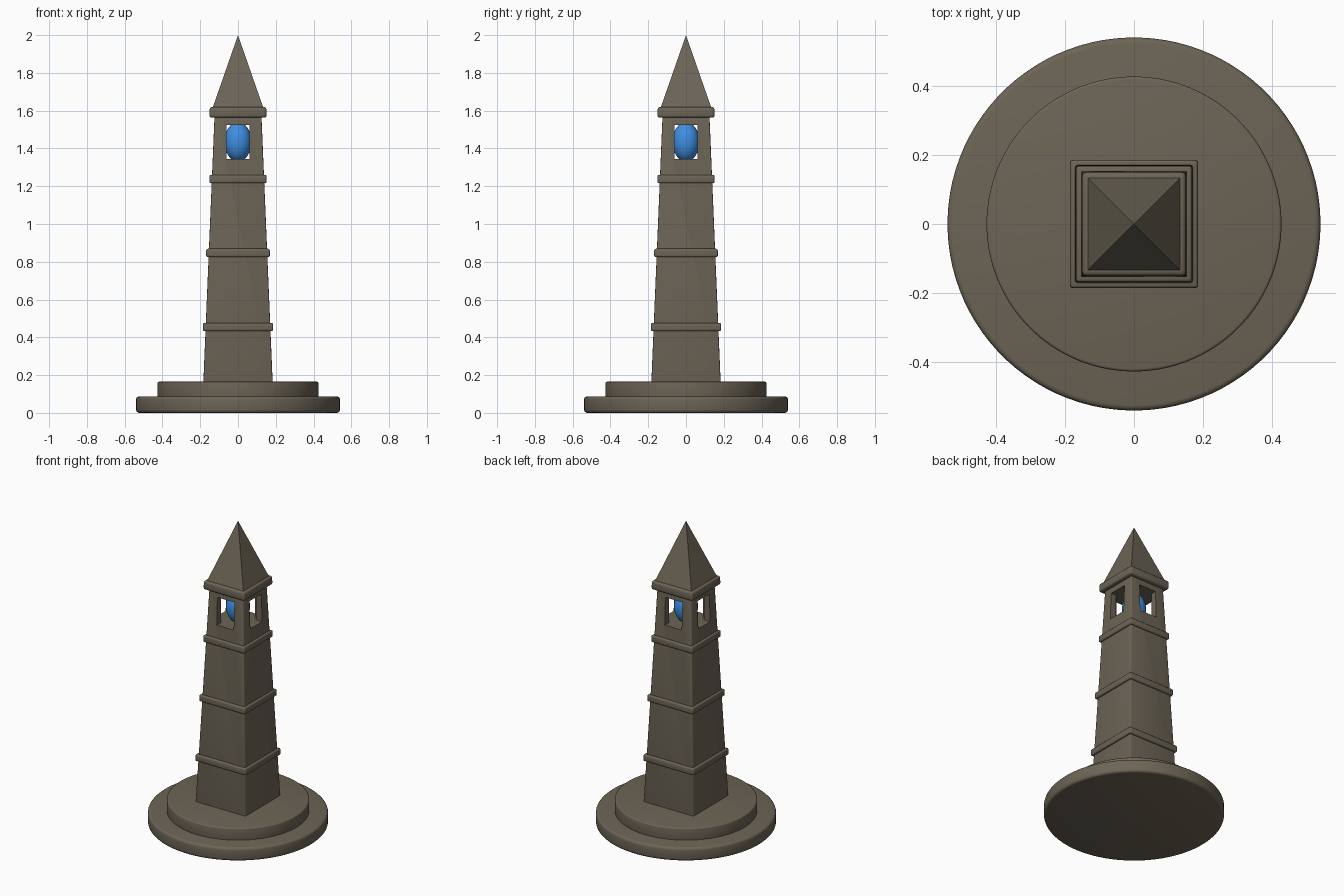
import bpy, math

cube = bpy.data.objects.get("Cube")
if cube:
    bpy.data.objects.remove(cube, do_unlink=True)


def material(name, rgb):
    m = bpy.data.materials.new(name)
    m.use_nodes = True
    m.diffuse_color = (*rgb, 1)
    m.node_tree.nodes["Principled BSDF"].inputs["Base Color"].default_value = (*rgb, 1)
    return m


stone = material("brown_grey_stone", (0.15, 0.128, 0.092))
blue = material("blue_glass", (0.05, 0.27, 0.76))


def finish(obj, name, mat, bevel=0):
    """Name, colour, optionally round the edges, and smooth the part."""
    obj.name = name
    obj.data.materials.append(mat)
    if bevel:
        b = obj.modifiers.new("rounded_edges", 'BEVEL')
        b.width, b.segments, b.limit_method = bevel, 3, 'ANGLE'
        bpy.ops.object.modifier_apply(modifier=b.name)
    bpy.ops.object.shade_smooth_by_angle(angle=math.radians(40))
    return obj


def tapered(name, z0, z1, r0, r1, sides, bevel=0):
    """Tapered prism; for four sides the radii are half widths."""
    k = math.sqrt(2) if sides == 4 else 1
    bpy.ops.mesh.primitive_cone_add(vertices=sides, radius1=r0 * k, radius2=r1 * k,
                                    depth=z1 - z0, location=(0, 0, (z0 + z1) / 2),
                                    rotation=(0, 0, math.pi / sides))
    bpy.ops.object.transform_apply(location=False, rotation=True, scale=True)
    return finish(bpy.context.object, name, stone, bevel)


def cut(target, size, z):
    """Cut a box out of the target and drop the cutter."""
    bpy.ops.mesh.primitive_cube_add(size=1, location=(0, 0, z))
    cutter = bpy.context.object
    cutter.scale = size
    cutter.hide_render = True
    bpy.context.view_layer.objects.active = target
    mod = target.modifiers.new("opening", 'BOOLEAN')
    mod.object, mod.operation, mod.solver = cutter, 'DIFFERENCE', 'EXACT'
    bpy.ops.object.modifier_apply(modifier=mod.name)
    bpy.data.objects.remove(cutter, do_unlink=True)


# Round stepped base
tapered("lower_step", 0, 0.087, 0.54, 0.54, 96, 0.016)
tapered("upper_step", 0.07, 0.165, 0.427, 0.427, 96, 0.008)

# Tapered shaft with a hollow lantern room open on all four sides
shaft = tapered("tower_shaft", 0.15, 1.58, 0.184, 0.124, 4, 0.006)
room_z = 1.435
cut(shaft, (0.18, 0.18, 0.18), room_z)
cut(shaft, (0.124, 0.6, 0.18), room_z)
cut(shaft, (0.6, 0.124, 0.18), room_z)

# Raised bands around the shaft
for name, z, half in (("lower_band", 0.455, 0.186),
                      ("middle_band", 0.847, 0.169),
                      ("upper_band", 1.238, 0.152)):
    tapered(name, z - 0.022, z + 0.022, half, half - 0.001, 4, 0.009)

# Cornice and pyramid roof
tapered("cornice", 1.563, 1.62, 0.152, 0.15, 4, 0.013)
tapered("roof", 1.61, 2.0, 0.136, 0, 4)

# Glowing lamp in the lantern room
bpy.ops.mesh.primitive_uv_sphere_add(segments=32, ring_count=16, radius=1,
                                     location=(0, 0, room_z))
lamp = bpy.context.object
lamp.scale = (0.072, 0.072, 0.104)
finish(lamp, "lamp", blue)
